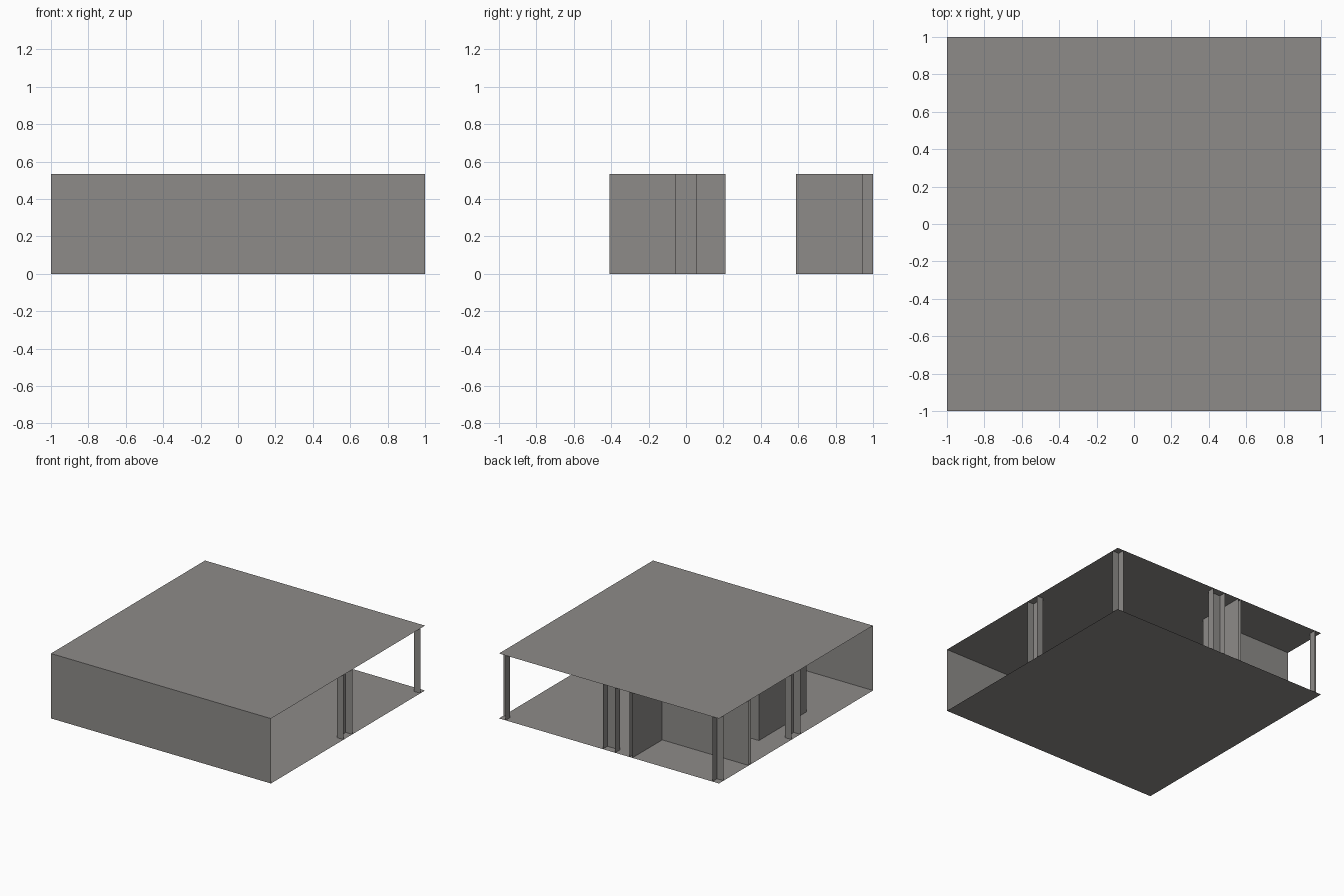
import bpy
import bmesh

cube = bpy.data.objects.get("Cube")
if cube:
    bpy.data.objects.remove(cube, do_unlink=True)

HEIGHT = 0.533
POST = 0.06      # depth of the posts
HALF = 0.056     # half width of the middle posts

concrete = bpy.data.materials.new("concrete_grey")
concrete.use_nodes = True
grey = (0.27, 0.26, 0.25, 1)
concrete.diffuse_color = grey
concrete.node_tree.nodes["Principled BSDF"].inputs["Base Color"].default_value = grey


def finish(name, bm):
    mesh = bpy.data.meshes.new(name)
    bm.to_mesh(mesh)
    bm.free()
    mesh.materials.append(concrete)
    obj = bpy.data.objects.new(name, mesh)
    bpy.context.collection.objects.link(obj)
    return obj


def slab(name, z):
    """Thin square sheet covering the whole plan."""
    bm = bmesh.new()
    bmesh.ops.create_grid(bm, x_segments=1, y_segments=1, size=1)
    bmesh.ops.translate(bm, verts=bm.verts, vec=(0, 0, z))
    return finish(name, bm)


def wall(name, path, closed=False):
    """Raise a plan outline to full height as a sheet wall."""
    bm = bmesh.new()
    verts = [bm.verts.new((x, y, 0)) for x, y in path]
    ends = verts[1:] + verts[:1] if closed else verts[1:]
    edges = [bm.edges.new(pair) for pair in zip(verts, ends)]
    raised = bmesh.ops.extrude_edge_only(bm, edges=edges)["geom"]
    top = [v for v in raised if isinstance(v, bmesh.types.BMVert)]
    bmesh.ops.translate(bm, verts=top, vec=(0, 0, HEIGHT))
    bmesh.ops.recalc_face_normals(bm, faces=bm.faces)
    return finish(name, bm)


# Floor, roof and the solid front wall
slab("floor", 0)
slab("roof", HEIGHT)
wall("front_wall", [(-1, -1), (1, -1)])

# Posts, open on the outer faces: corners and side middles
inner = 1 - POST
for side, s in (("left", 1), ("right", -1)):
    wall(f"back_{side}_post", [(s * inner, 1), (s * inner, inner), (s, inner)])
    wall(f"{side}_middle_post",
         [(s, -HALF), (s * inner, -HALF), (s * inner, HALF), (s, HALF)])
wall("back_middle_post", [(-HALF, 1), (-HALF, inner), (HALF, inner), (HALF, 1)])

# Corner room: outer and inner skins of the L-shaped partition
for skin, x, y in (("outer", -0.187, 0.587), ("inner", -0.213, 0.613)):
    wall(f"corner_room_{skin}_wall", [(x, 1), (x, y), (-1, y)])

# Enclosed central core
wall("core_walls", [(-0.81, -0.41), (-0.19, -0.41), (-0.19, 0.21), (-0.81, 0.21)],
     closed=True)
